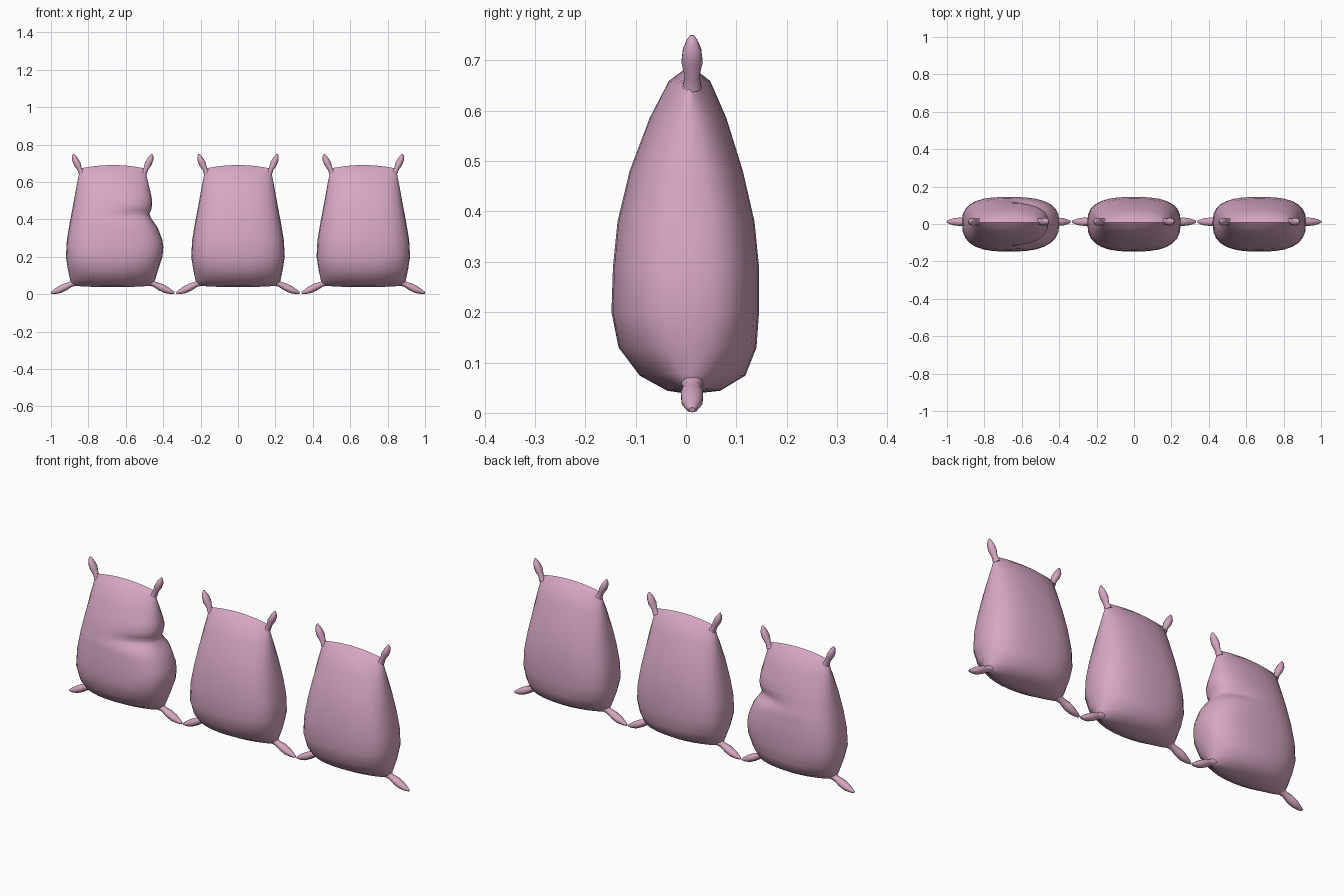
import bpy, bmesh, math
from mathutils import Vector

if "Cube" in bpy.data.objects:
    bpy.data.objects.remove(bpy.data.objects["Cube"])

pink = bpy.data.materials.new("dusty_pink")
pink.diffuse_color = (0.68, 0.39, 0.55, 1)
pink.use_nodes = True
pink.node_tree.nodes["Principled BSDF"].inputs["Base Color"].default_value = pink.diffuse_color

# Body rings: height, half width, front depth, back depth, roundness, arch
RINGS = [(0.045, 0.213, 0.0, 0.0, 2.0, -0.008),
         (0.052, 0.222, 0.045, 0.06, 1.8, -0.008),
         (0.078, 0.228, 0.10, 0.11, 2.0, -0.004),
         (0.13, 0.239, 0.142, 0.132, 2.4, 0),
         (0.20, 0.25, 0.156, 0.137, 2.7, 0),
         (0.29, 0.245, 0.153, 0.137, 2.7, 0),
         (0.38, 0.23, 0.144, 0.128, 2.6, 0),
         (0.48, 0.211, 0.12, 0.105, 2.5, 0),
         (0.58, 0.193, 0.08, 0.072, 2.2, 0.006),
         (0.645, 0.18, 0.042, 0.04, 1.9, 0.014),
         (0.672, 0.172, 0.0, 0.0, 2.0, 0.018)]
# Right-hand outline of the slumped sack: height, half width
SLUMP = [(0.045, 0.213), (0.06, 0.222), (0.12, 0.24), (0.2, 0.266),
         (0.25, 0.271), (0.3, 0.264), (0.36, 0.238), (0.41, 0.202),
         (0.43, 0.197), (0.455, 0.208), (0.49, 0.213), (0.52, 0.208),
         (0.6, 0.189), (0.672, 0.172)]
SEGS = 28


def sample(table, z):
    for a, b in zip(table, table[1:]):
        if z <= b[0]:
            t = max(0, (z - a[0]) / (b[0] - a[0]))
            return [p + (q - p) * t for p, q in zip(a, b)]
    return list(table[-1])


def finish(bm, name, angle):
    bmesh.ops.remove_doubles(bm, verts=bm.verts, dist=0.0005)
    bmesh.ops.recalc_face_normals(bm, faces=bm.faces)
    mesh = bpy.data.meshes.new(name)
    bm.to_mesh(mesh)
    bm.free()
    mesh.materials.append(pink)
    ob = bpy.data.objects.new(name, mesh)
    bpy.context.collection.objects.link(ob)
    bpy.ops.object.select_all(action='DESELECT')
    ob.select_set(True)
    bpy.context.view_layer.objects.active = ob
    bpy.ops.object.shade_smooth_by_angle(angle=math.radians(angle))


def bridge(bm, rings):
    for a, b in zip(rings, rings[1:]):
        n = len(a)
        for i in range(n):
            bm.faces.new((a[i], a[(i + 1) % n], b[(i + 1) % n], b[i]))


def sack_body(name, cx, slumped):
    bm = bmesh.new()
    heights = [r[0] for r in RINGS]
    if slumped:
        heights = sorted(set(heights + [0.25, 0.335, 0.36, 0.40, 0.415, 0.43, 0.45, 0.52]))
    rings = []
    for h in heights:
        z, w, front, back, n, arch = sample(RINGS, h)
        ring = []
        for i in range(SEGS):
            a = 2 * math.pi * i / SEGS
            c, s = math.cos(a), math.sin(a)
            u = math.copysign(abs(c) ** (2 / n), c) if abs(c) > 1e-6 else 0
            v = math.copysign(abs(s) ** (2 / n), s) if abs(s) > 1e-6 else 0
            x, y = w * u, v * (back if v > 0 else front)
            if slumped and u > 0:
                # side bulges and a fold that fades toward the middle
                x += (sample(SLUMP, h)[1] - w) * u
                y *= 1 - 0.2 * min(1, u * 1.6) * math.exp(-((h - 0.425) / 0.03) ** 2)
            ring.append(bm.verts.new((cx + x, 0.008 + y, z + arch * (1 - u * u))))
        rings.append(ring)
    bridge(bm, rings)
    finish(bm, name, 62)


def tied_corner(name, points, radii):
    # Spindle swept along a short path in the xz plane
    bm = bmesh.new()
    rings = []
    for i, p in enumerate(points):
        q, r = points[max(i - 1, 0)], points[min(i + 1, len(points) - 1)]
        d = Vector((r[0] - q[0], 0, r[1] - q[1])).normalized()
        side = Vector((d.z, 0, -d.x))
        o = Vector((p[0], 0.012, p[1]))
        ring = []
        for k in range(10):
            a = 2 * math.pi * k / 10
            ring.append(bm.verts.new(o + radii[i] * (side * math.cos(a) * 0.85
                                                     + Vector((0, math.sin(a), 0)))))
        rings.append(ring)
    bridge(bm, rings)
    bm.faces.new(rings[0])
    bm.faces.new(rings[-1])
    finish(bm, name, 60)


TOP = [(0.165, 0.645), (0.177, 0.668), (0.19, 0.697), (0.202, 0.722), (0.208, 0.74), (0.209, 0.75)]
TOP_R = [0.020, 0.015, 0.022, 0.019, 0.011, 0.004]
LOW = [(0.2, 0.066), (0.225, 0.052), (0.255, 0.038), (0.285, 0.023), (0.312, 0.012), (0.33, 0.006)]
LOW_R = [0.026, 0.017, 0.023, 0.022, 0.014, 0.006]

for label, cx in (("left", -0.67), ("middle", 0.0), ("right", 0.67)):
    sack_body(label + "_sack", cx, label == "left")
    for s, side in ((-1, "left"), (1, "right")):
        for part, path, rad in (("top", TOP, TOP_R), ("bottom", LOW, LOW_R)):
            tied_corner(f"{label}_sack_{part}_{side}_corner",
                        [(cx + s * x, z) for x, z in path], rad)
